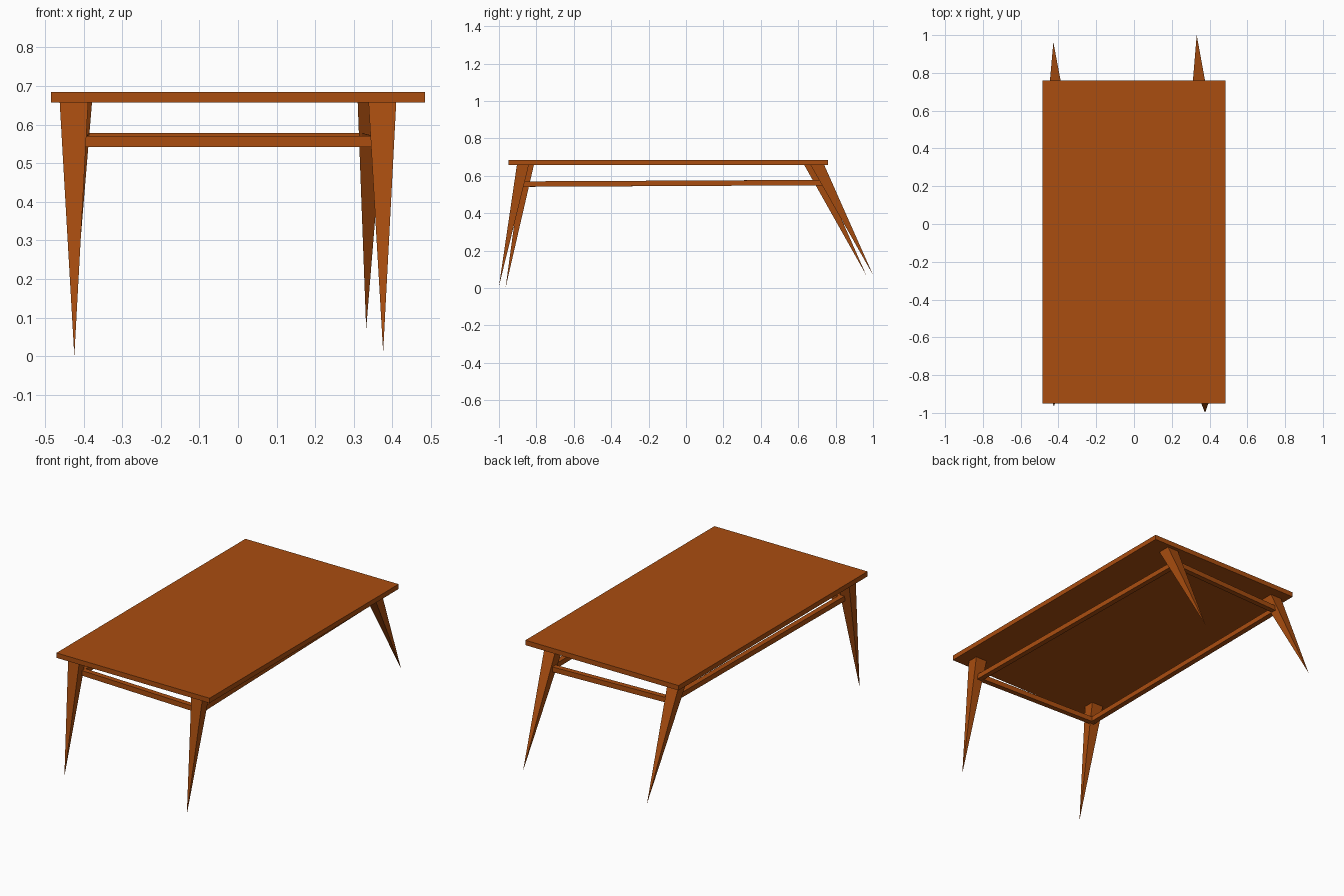
import bpy, bmesh
from mathutils import Vector

if "Cube" in bpy.data.objects:
    bpy.data.objects.remove(bpy.data.objects["Cube"])

wood = bpy.data.materials.new("warm brown wood")
wood.diffuse_color = (0.40, 0.075, 0.005, 1)
wood.use_nodes = True
wood.node_tree.nodes["Principled BSDF"].inputs["Base Color"].default_value = wood.diffuse_color


def make(name, bm):
    bmesh.ops.recalc_face_normals(bm, faces=bm.faces)
    me = bpy.data.meshes.new(name)
    bm.to_mesh(me)
    bm.free()
    me.materials.append(wood)
    ob = bpy.data.objects.new(name, me)
    bpy.context.collection.objects.link(ob)
    return ob


def table_top(x0, x1, y0, y1, z0, z1):
    bm = bmesh.new()
    bmesh.ops.create_cube(bm, size=1)
    for v in bm.verts:
        v.co = ((x0 + x1) / 2 + v.co.x * (x1 - x0),
                (y0 + y1) / 2 + v.co.y * (y1 - y0),
                (z0 + z1) / 2 + v.co.z * (z1 - z0))
    make("table_top", bm)


def leg(name, x0, x1, y0, y1, tip, z=0.66):
    # square-topped spike that leans out to a point
    bm = bmesh.new()
    top = [bm.verts.new(p) for p in
           ((x0, y0, z), (x1, y0, z), (x1, y1, z), (x0, y1, z))]
    t = bm.verts.new(tip)
    bm.faces.new(top)
    for i in range(4):
        bm.faces.new((top[i], top[(i + 1) % 4], t))
    make(name, bm)


def rail(name, a, b, w=0.03, h=0.029):
    # square bar between two points
    a, b = Vector(a), Vector(b)
    d = (b - a).normalized()
    side = d.cross(Vector((0, 0, 1))).normalized() * w / 2
    up = Vector((0, 0, h / 2))
    a, b = a - d * w / 2, b + d * w / 2
    bm = bmesh.new()
    ends = [[bm.verts.new(p + s * side + u * up)
             for s, u in ((-1, -1), (1, -1), (1, 1), (-1, 1))] for p in (a, b)]
    for e in ends:
        bm.faces.new(e)
    for i in range(4):
        j = (i + 1) % 4
        bm.faces.new((ends[0][i], ends[0][j], ends[1][j], ends[1][i]))
    make(name, bm)


table_top(-0.485, 0.485, -0.95, 0.76, 0.657, 0.685)

# splayed legs
leg("front_left_leg", -0.462, -0.388, -0.875, -0.813, (-0.424, -0.965, 0.0))
leg("front_right_leg", 0.338, 0.41, -0.904, -0.84, (0.376, -1.0, 0.01))
leg("back_right_leg", 0.31, 0.38, 0.665, 0.738, (0.332, 1.0, 0.07))
leg("back_left_leg", -0.45, -0.378, 0.631, 0.703, (-0.427, 0.963, 0.07))

# stretcher frame under the top
corners = {"front": (-0.405, -0.835, 0.556), "right": (0.365, -0.865, 0.556),
           "back": (0.335, 0.747, 0.564), "left": (-0.402, 0.715, 0.564)}
names = list(corners)
for i, n in enumerate(names):
    rail(n + "_rail", corners[n], corners[names[(i + 1) % 4]])
